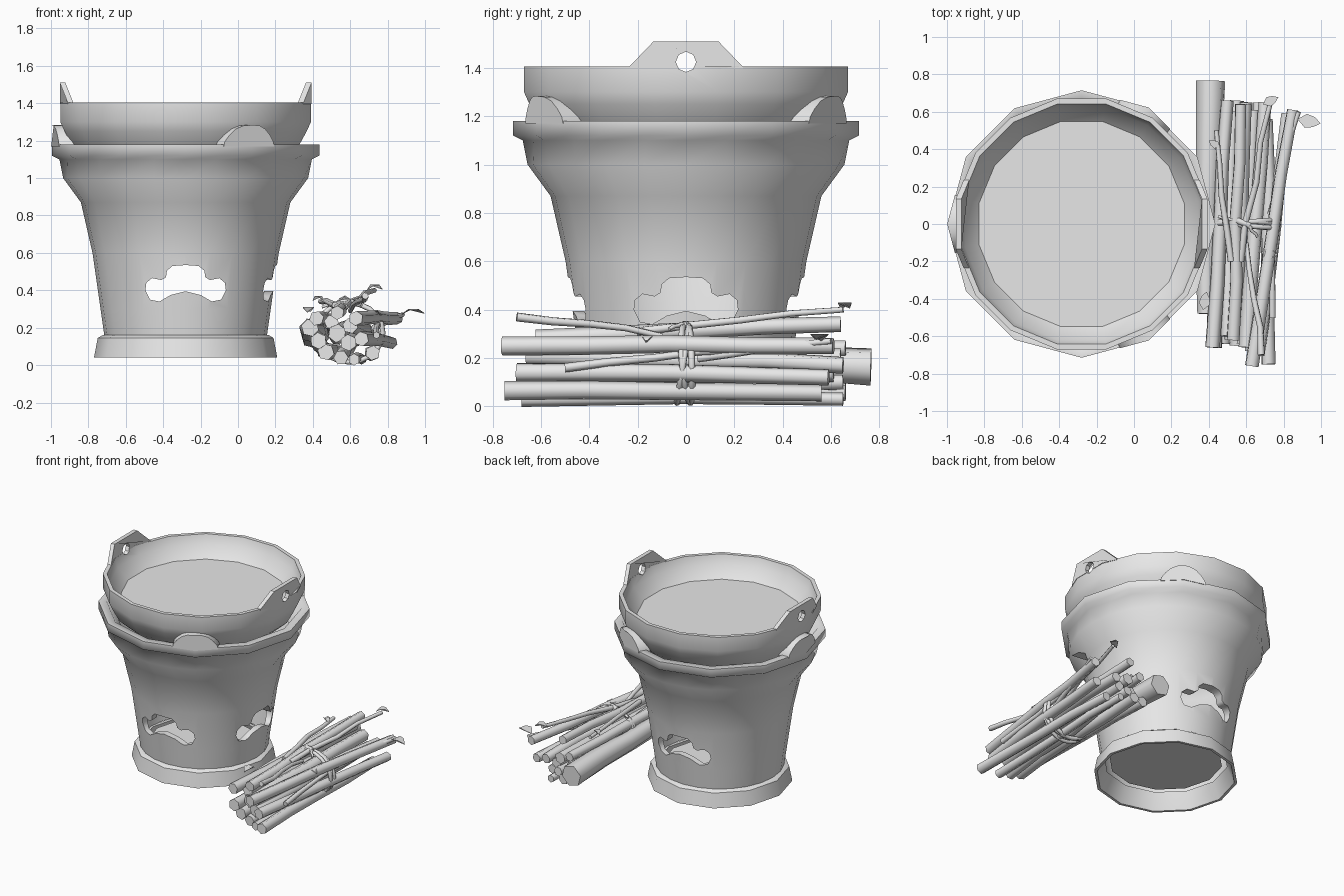
import bpy, bmesh, math, random
from mathutils import Vector, Matrix

random.seed(4)
if "Cube" in bpy.data.objects:
    bpy.data.objects.remove(bpy.data.objects["Cube"])

CX = -0.28          # axis of the stove and the pot
AXIS = Matrix.Translation((CX, 0, 0))

clay = bpy.data.materials.new("plain_grey")
clay.use_nodes = True
clay.diffuse_color = (0.8, 0.8, 0.8, 1)
clay.node_tree.nodes["Principled BSDF"].inputs["Base Color"].default_value = (0.8, 0.8, 0.8, 1)


def finish(name, bm, matrix=None):
    """Turn a bmesh into a named object."""
    if matrix:
        bm.transform(matrix)
    bmesh.ops.recalc_face_normals(bm, faces=bm.faces)
    mesh = bpy.data.meshes.new(name)
    bm.to_mesh(mesh)
    bm.free()
    mesh.materials.append(clay)
    obj = bpy.data.objects.new(name, mesh)
    bpy.context.collection.objects.link(obj)
    return obj


def smooth(obj, degrees):
    bpy.ops.object.select_all(action='DESELECT')
    obj.select_set(True)
    bpy.context.view_layer.objects.active = obj
    bpy.ops.object.shade_smooth_by_angle(angle=math.radians(degrees))


def skin(bm, rings, loop=False):
    """Bridge rings of points, closing into a loop or capping the ends."""
    rows = [[bm.verts.new(p) for p in ring] for ring in rings]
    n = len(rows[0])
    for a, b in zip(rows, rows[1:] + (rows[:1] if loop else [])):
        for i in range(n):
            j = (i + 1) % n
            bm.faces.new((a[i], a[j], b[j], b[i]))
    if not loop:
        bm.faces.new(rows[0])
        bm.faces.new(rows[-1])


def lathe(name, profile, sides, turn=0.0, loop=False):
    bm = bmesh.new()
    angles = [math.tau * (i + turn) / sides for i in range(sides)]
    skin(bm, [[(r * math.cos(a), r * math.sin(a), z) for a in angles] for r, z in profile], loop)
    return finish(name, bm, AXIS)


def radial_plate(name, outline, inner, outer, degrees):
    """Plate with a (sideways, height) outline, between two distances from the axis."""
    bm = bmesh.new()
    skin(bm, [[(depth(u, z), u, z) for u, z in outline] for depth in (inner, outer)])
    return finish(name, bm, AXIS @ Matrix.Rotation(math.radians(degrees), 4, 'Z'))


def mirrored(half):
    """Close a half outline that runs from top centre to bottom centre."""
    return half + [(-u, z) for u, z in reversed(half) if u > 0]


def cut(obj, cutters):
    for c in cutters:
        mod = obj.modifiers.new("cut", 'BOOLEAN')
        mod.operation, mod.solver, mod.object = 'DIFFERENCE', 'EXACT', c
    bpy.context.view_layer.update()
    graph = bpy.context.evaluated_depsgraph_get()
    mesh = bpy.data.meshes.new_from_object(obj.evaluated_get(graph))
    obj.modifiers.clear()
    obj.data = mesh


def discard(objs):
    for o in objs:
        bpy.data.objects.remove(o)


# Stove wall: round below, with a twelve-sided rim
SIDES = 24
wall = lathe("stove_wall", [(.435, .16), (.455, .3), (.498, .6), (.56, .87), (.655, 1.0),
                            (.675, 1.1), (.715, 1.12), (.715, 1.18), (.66, 1.18), (.58, 1.05)], SIDES)
for v in wall.data.vertices:
    if v.co.z > 1.04 and v.index % 2:
        v.co.x = CX + (v.co.x - CX) * math.cos(math.tau / SIDES)
        v.co.y *= math.cos(math.tau / SIDES)

# Three cloud-shaped air openings
window = mirrored([(0, .535), (.07, .53), (.1, .505), (.105, .47), (.13, .455), (.18, .465),
                   (.21, .44), (.215, .4), (.19, .35), (.14, .34), (.08, .375), (0, .395)])
BACK = 0.36
openings = (-90, 0, 90)
cutters = [radial_plate("window_cutter", window, lambda u, z: BACK, lambda u, z: .7, a) for a in openings]
cut(wall, cutters)
discard(cutters)

# Open the shell: remove the end caps and the backs of the openings, leaving short reveals
bm = bmesh.new()
bm.from_mesh(wall.data)
centre = Vector((CX, 0, 0))
doomed = {f for f in bm.faces if abs(f.normal.z) > .9
          and (f.calc_center_median() - centre).xy.length < .2}
for a in openings:
    d = Vector((math.cos(math.radians(a)), math.sin(math.radians(a)), 0))
    back = [v for v in bm.verts if abs((v.co - centre).dot(d) - BACK) < .001]
    ids = set(back)
    doomed |= {f for f in bm.faces if all(v in ids for v in f.verts)}
    for v in back:
        u = (v.co - centre).dot(Vector((-d.y, d.x, 0)))
        v.co += d * (math.sqrt(.42 ** 2 - min(abs(u), .3) ** 2) - BACK)
bmesh.ops.delete(bm, geom=list(doomed), context='FACES')
bm.to_mesh(wall.data)
bm.free()
smooth(wall, 68)

# Flared foot ring and the floor above it
smooth(lathe("stove_foot", [(.47, .04), (.49, .04), (.47, .145), (.445, .16),
                            (.42, .16), (.425, .145)], 12, loop=True), 40)
bm = bmesh.new()
bm.faces.new([bm.verts.new((.385 * math.cos(-math.tau * i / 12),
                            .385 * math.sin(-math.tau * i / 12), .16)) for i in range(12)])
floor = finish("stove_floor", bm, AXIS)
if floor.data.polygons[0].normal.z > 0:
    floor.data.flip_normals()

# Three rounded pot supports on the rim
lug = mirrored([(0, 1.284), (.05, 1.28), (.09, 1.263), (.125, 1.23), (.15, 1.195), (.155, 1.17), (0, 1.17)])
for side, a in (("back", 60), ("right", 180), ("front", -60)):
    smooth(radial_plate(side + "_pot_support", lug, lambda u, z: .6 + .6 * (z - 1.18) - .2 * abs(u),
                        lambda u, z: .719 - .268 * abs(u), a), 40)

# Cooking pot with two pierced ears that continue its wall
pot = lathe("pot", [(.52, 1.08), (.61, 1.16), (.66, 1.25), (.683, 1.3), (.683, 1.405),
                    (.655, 1.405), (.635, 1.34), (.56, 1.26)], 16, turn=.5)
ear = mirrored([(.134, 1.51), (.235, 1.405), (.235, 1.397), (.134, 1.397)])
ears = [radial_plate(n + "_ear", ear, lambda u, z: .643, lambda u, z: .673, a)
        for n, a in (("left", 0), ("right", 180))]
bm = bmesh.new()
skin(bm, [[(x, .042 * math.cos(math.tau * i / 8), 1.425 + .042 * math.sin(math.tau * i / 8))
           for i in range(8)] for x in (-1.2, 1.2)])
drill = finish("ear_drill", bm)
for o in [pot] + ears:
    cut(o, [drill])
discard([drill])
for o in ears:      # fold the ear ends round the pot
    for v in o.data.vertices:
        fold = math.tan(math.tau / 16) * max(0, abs(v.co.y) - .134)
        v.co.x -= math.copysign(fold, v.co.x - CX)
for o in [pot] + ears:
    smooth(o, 40)


def stick(name, start, end, r0, r1, bend=.01):
    """Slightly crooked, tapered six-sided stick."""
    a, b = Vector(start), Vector(end)
    turn = (b - a).to_track_quat('Z', 'Y')
    spin = random.random()
    rings = []
    for k in range(5):
        t = k / 4
        mid = a.lerp(b, t)
        if 0 < k < 4:
            mid += Vector((random.uniform(-bend, bend), 0, random.uniform(0, bend)))
        r = r0 + (r1 - r0) * t
        rings.append([mid + turn @ Vector((r * math.cos(math.tau * (i + spin) / 6),
                                           r * math.sin(math.tau * (i + spin) / 6), 0)) for i in range(6)])
    bm = bmesh.new()
    skin(bm, rings)
    smooth(finish(name, bm), 65)


# Bundle of firewood: front end, back end, thickness
stick("thick_log", (.385, -.48, .2), (.41, .765, .163), .048, .08)
firewood = [
    ((.42, -.66, .25), (.5, .66, .24), .04), ((.47, -.64, .07), (.55, .66, .06), .045),
    ((.53, -.62, .17), (.59, .64, .2), .05), ((.62, -.68, .03), (.66, .65, .03), .032),
    ((.66, -.7, .14), (.82, .59, .12), .04), ((.63, -.76, .25), (.85, .61, .25), .04),
    ((.72, -.75, .065), (.71, .56, .055), .04), ((.43, -.66, .13), (.46, .64, .07), .045),
    ((.53, -.62, .28), (.57, .64, .34), .038), ((.6, -.66, .21), (.7, .65, .17), .042),
    ((.55, -.65, .04), (.6, .65, .1), .04), ((.59, -.64, .12), (.64, .61, .14), .045),
    ((.5, -.6, .23), (.53, .6, .14), .04)]
for i, (a, b, r) in enumerate(firewood):
    stick(f"firewood_{i + 1}", a, b, r, r * .85)
twigs = [((.52, -.2, .32), (.44, .5, .34)), ((.57, -.2, .31), (.73, .65, .4)),
         ((.68, -.7, .37), (.6, -.1, .29)), ((.74, -.5, .16), (.77, .24, .23)),
         ((.73, .05, .2), (.88, .6, .27))]
for i, (a, b) in enumerate(twigs):
    stick(f"twig_{i + 1}", a, b, .019, .013, .015)

# Leaves: base point, heading, length
half_leaf = [(0, 0), (.35, .3), (.7, .22), (1, 0)]
for i, (base, heading, size) in enumerate([
        ((.69, .64, .4), 25, .09), ((.875, .56, .27), -10, .125), ((.68, -.15, .26), -10, .09),
        ((.37, -.46, .28), 80, .1), ((.46, .41, .34), 150, .07)]):
    bm = bmesh.new()
    shape = half_leaf + [(u, -v) for u, v in half_leaf[2:0:-1]]
    skin(bm, [[(u * size, v * size, .03 * math.sin(3 * u) + t) for u, v in shape] for t in (0, .004)])
    finish(f"leaf_{i + 1}", bm, Matrix.Translation(base) @ Matrix.Rotation(math.radians(heading), 4, 'Z'))

# Twine wound around the bundle, with a knot and loose ends
for i, (lean, shift) in enumerate(((.025, -.012), (-.025, .005), (.01, .015))):
    curve = bpy.data.curves.new("twine", 'CURVE')
    curve.dimensions, curve.bevel_depth, curve.bevel_resolution = '3D', .014, 1
    line = curve.splines.new('POLY')
    line.points.add(19)
    line.use_cyclic_u = True
    for k, p in enumerate(line.points):
        a = math.tau * k / 20
        p.co = (.595 + .18 * math.cos(a), shift + lean * math.sin(a + i), .174 + .158 * math.sin(a), 1)
    curve.materials.append(clay)
    bpy.context.collection.objects.link(bpy.data.objects.new(f"twine_{i + 1}", curve))
stick("twine_knot", (.55, .02, .335), (.62, -.01, .335), .018, .018, .004)
stick("twine_end_left", (.57, .01, .335), (.45, .04, .31), .01, .008)
stick("twine_end_right", (.6, 0, .335), (.66, -.07, .32), .01, .008)
